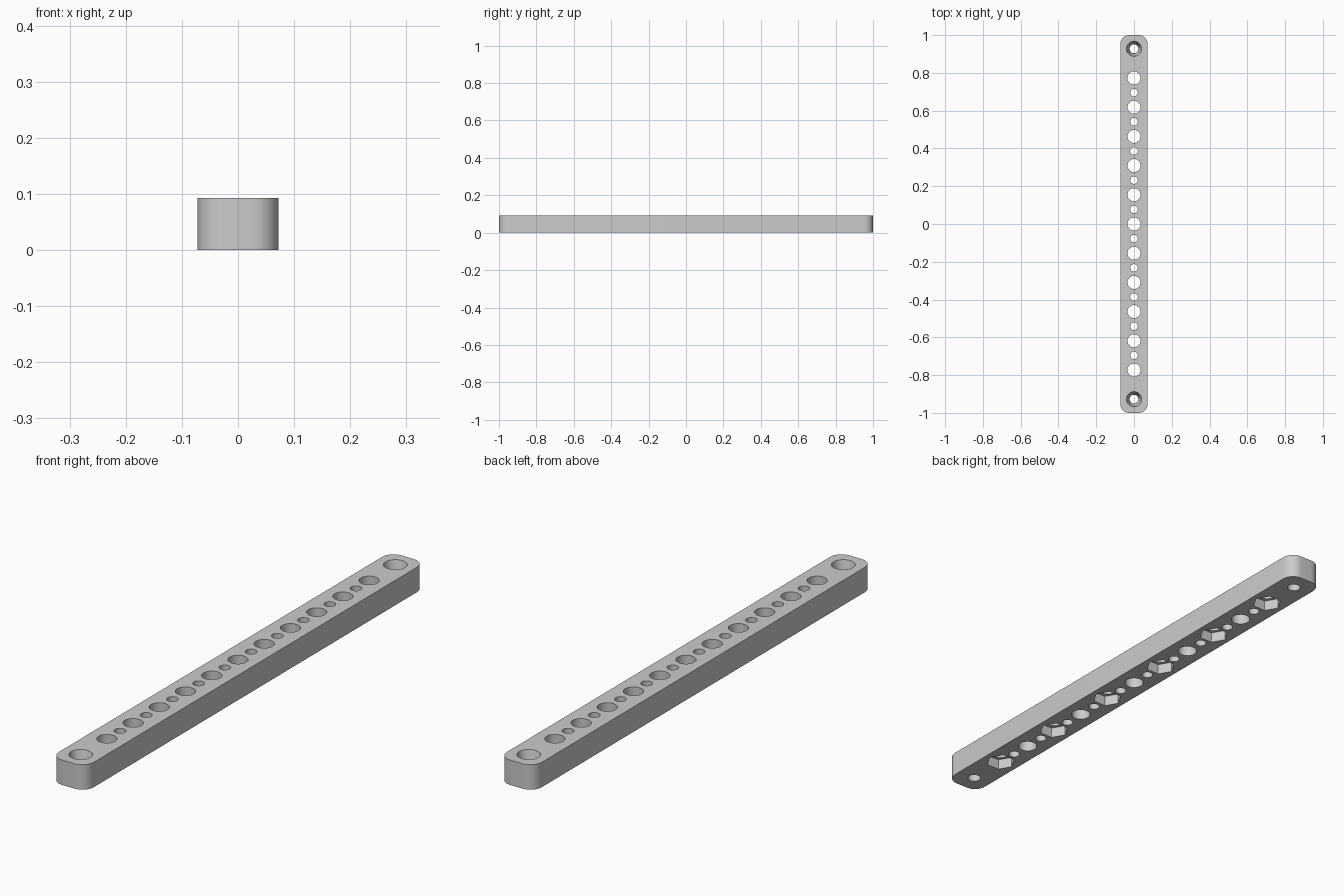
import bpy, bmesh, math
from mathutils import Matrix

cube = bpy.data.objects.get("Cube")
if cube:
    bpy.data.objects.remove(cube, do_unlink=True)

HALF_W, HALF_L, HEIGHT, CORNER = 0.072, 1.0, 0.093, 0.047
PITCH = 0.1546

grey = bpy.data.materials.new("plain_grey")
grey.use_nodes = True
grey.diffuse_color = (0.6, 0.6, 0.6, 1)
grey.node_tree.nodes["Principled BSDF"].inputs["Base Color"].default_value = (0.6, 0.6, 0.6, 1)


def make_object(name, bm):
    mesh = bpy.data.meshes.new(name)
    bmesh.ops.recalc_face_normals(bm, faces=bm.faces[:])
    bm.to_mesh(mesh)
    bm.free()
    mesh.materials.append(grey)
    obj = bpy.data.objects.new(name, mesh)
    bpy.context.collection.objects.link(obj)
    return obj


def add_plug(bm, y, z0, z1, r0, r1=None, sides=40, turn=0.0):
    """Upright round, tapered or hexagonal plug between two heights."""
    place = Matrix.Translation((0, y, (z0 + z1) / 2)) @ Matrix.Rotation(turn, 4, 'Z')
    bmesh.ops.create_cone(bm, cap_ends=True, segments=sides, radius1=r0,
                          radius2=r0 if r1 is None else r1,
                          depth=z1 - z0, matrix=place)


# Bar with rounded vertical corners
bm = bmesh.new()
bmesh.ops.create_cube(bm, size=1, matrix=Matrix.Translation((0, 0, HEIGHT / 2))
                      @ Matrix.Diagonal((2 * HALF_W, 2 * HALF_L, HEIGHT, 1)))
uprights = [e for e in bm.edges if abs(e.verts[0].co.z - e.verts[1].co.z) > HEIGHT / 2]
bmesh.ops.bevel(bm, geom=uprights, offset=CORNER, segments=10, profile=0.5, affect='EDGES')
bar = make_object("perforated_bar", bm)

# Through holes: large and small alternating, tapered screw holes at the ends
holes = bmesh.new()
for i in range(-5, 6):
    add_plug(holes, i * PITCH, -0.02, HEIGHT + 0.02, 0.0345)
for i in range(-5, 5):
    add_plug(holes, (i + 0.5) * PITCH, -0.02, HEIGHT + 0.02, 0.02, sides=32)
for side in (-1, 1):
    add_plug(holes, side * 6 * PITCH, 0.02, HEIGHT + 0.02, 0.024, 0.0444)

# Hexagonal nut pockets under every second hole, and the screw hole outlets
pockets = bmesh.new()
for i in range(-5, 6, 2):
    add_plug(pockets, i * PITCH, -0.02, 0.04, 0.053, sides=6)
# Align a hexagon corner with the x axis
pockets.verts.ensure_lookup_table()
if not any(abs(v.co.x - 0.053) < 1e-4 for v in pockets.verts):
    for i in range(-5, 6, 2):
        ring = [v for v in pockets.verts if abs(v.co.y - i * PITCH) < PITCH / 2]
        bmesh.ops.rotate(pockets, verts=ring, cent=(0, i * PITCH, 0),
                         matrix=Matrix.Rotation(math.radians(30), 3, 'Z'))
for side in (-1, 1):
    add_plug(pockets, side * 6 * PITCH, -0.02, 0.03, 0.0235)

# Cut the holes
bpy.context.view_layer.objects.active = bar
for name, shape in (("hole_cutter", holes), ("pocket_cutter", pockets)):
    cutter = make_object(name, shape)
    cutter.hide_render = True
    mod = bar.modifiers.new(name, 'BOOLEAN')
    mod.operation = 'DIFFERENCE'
    mod.solver = 'EXACT'
    mod.object = cutter
    bpy.ops.object.modifier_apply(modifier=mod.name)
    bpy.data.objects.remove(cutter, do_unlink=True)

# Smooth the round walls, keep the rims sharp
bpy.ops.object.select_all(action='DESELECT')
bar.select_set(True)
bpy.ops.object.shade_smooth_by_angle(angle=math.radians(30))
